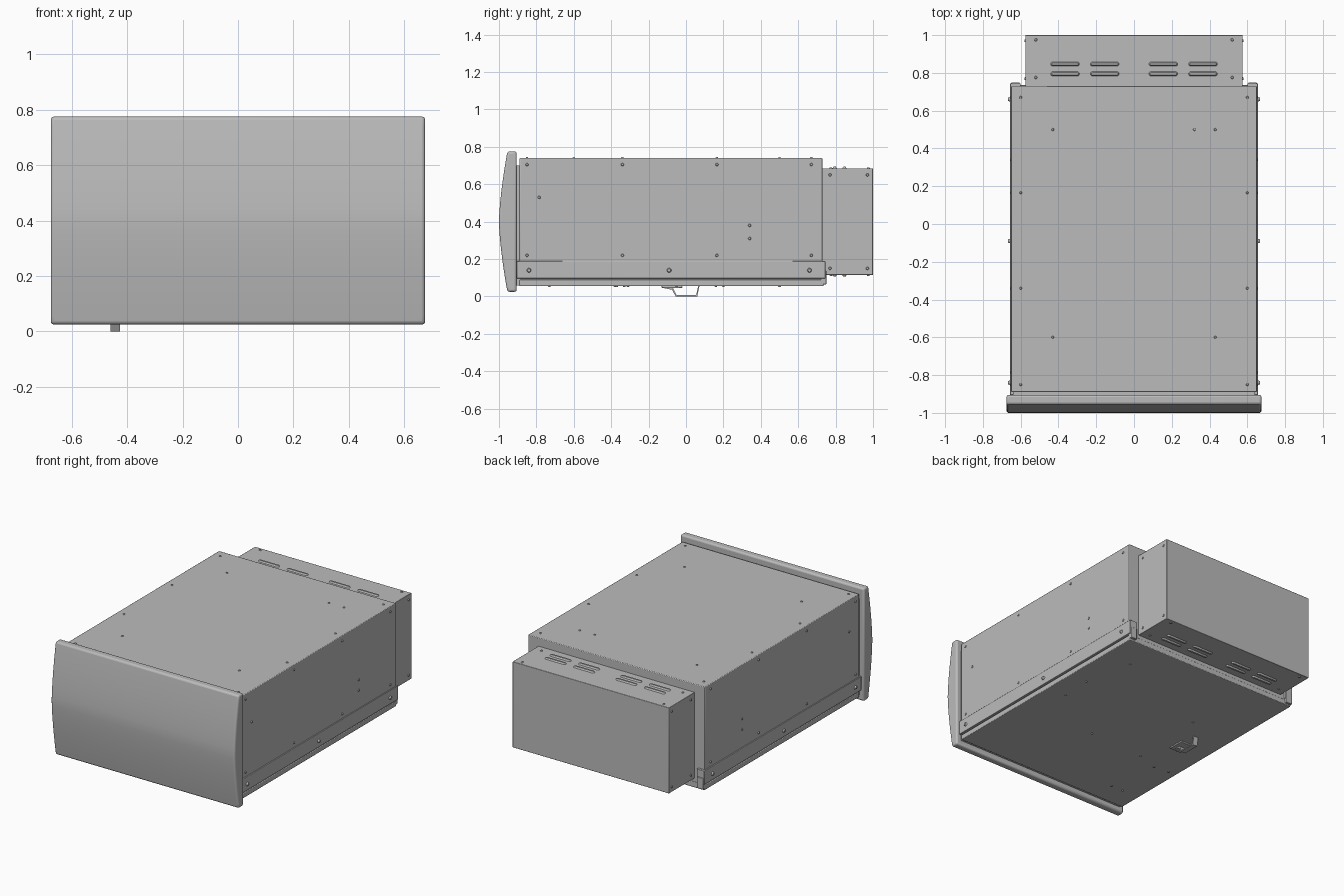
import bpy, bmesh, math
from mathutils import Vector

cube = bpy.data.objects.get("Cube")
if cube:
    bpy.data.objects.remove(cube, do_unlink=True)

grey = bpy.data.materials.new("metal_grey")
grey.use_nodes = True
GREY = (0.5, 0.5, 0.5, 1)
grey.diffuse_color = GREY
grey.node_tree.nodes["Principled BSDF"].inputs["Base Color"].default_value = GREY


def finish(name, bm, bevel=0, segments=2):
    bmesh.ops.recalc_face_normals(bm, faces=bm.faces)
    mesh = bpy.data.meshes.new(name)
    bm.to_mesh(mesh)
    bm.free()
    mesh.materials.append(grey)
    ob = bpy.data.objects.new(name, mesh)
    bpy.context.collection.objects.link(ob)
    if bevel:
        mod = ob.modifiers.new("edge_rounding", "BEVEL")
        mod.width, mod.segments = bevel, segments
        mod.limit_method, mod.angle_limit = "ANGLE", math.radians(40)
    bpy.ops.object.select_all(action="DESELECT")
    bpy.context.view_layer.objects.active = ob
    ob.select_set(True)
    bpy.ops.object.shade_smooth_by_angle(angle=math.radians(30))
    return ob


def add_box(bm, x, y, z):
    verts = bmesh.ops.create_cube(bm, size=1)["verts"]
    for v in verts:
        v.co = [(a + b) / 2 + c * (b - a) for (a, b), c in zip((x, y, z), v.co)]


def box(name, x, y, z, bevel=0):
    bm = bmesh.new()
    add_box(bm, x, y, z)
    return finish(name, bm, bevel)


def mirrored_boxes(name, x, y, z, bevel=0):
    bm = bmesh.new()
    add_box(bm, x, y, z)
    add_box(bm, (-x[1], -x[0]), y, z)
    return finish(name, bm, bevel)


def loft(bm, a, b):
    """Closed solid between two matching rings."""
    ra, rb = ([bm.verts.new(p) for p in ring] for ring in (a, b))
    bm.faces.new(ra)
    bm.faces.new(rb)
    n = len(ra)
    for i in range(n):
        j = (i + 1) % n
        bm.faces.new((ra[i], ra[j], rb[j], rb[i]))


def prism(name, profile, x0, x1, bevel=0, segments=2):
    bm = bmesh.new()
    loft(bm, [(x0, y, z) for y, z in profile], [(x1, y, z) for y, z in profile])
    return finish(name, bm, bevel, segments)


def screws(name, points, normal, radius=0.008, height=0.005):
    """Round heads with a chamfered rim, set on a surface."""
    bm = bmesh.new()
    n = Vector(normal)
    rot = Vector((0, 0, 1)).rotation_difference(n).to_matrix().to_4x4()
    for p in points:
        m = rot.copy()
        m.translation = Vector(p) + n * height / 2
        bmesh.ops.create_cone(bm, cap_ends=True, segments=12, radius1=radius,
                              radius2=radius * 0.7, depth=height, matrix=m)
    return finish(name, bm)


# Bowed front panel
STEPS = 24
front = []
for i in range(STEPS + 1):
    t = 2 * i / STEPS - 1
    front.append((-1 + 0.045 * abs(t) ** 1.5, 0.4 + 0.375 * t))
prism("front_panel", [(-0.905, 0.025)] + front + [(-0.905, 0.775)],
      -0.675, 0.675, bevel=0.012, segments=3)
box("front_frame", (-0.64, 0.64), (-0.91, -0.885), (0.06, 0.70))

# Main housing, base tray and side rails
box("housing", (-0.65, 0.65), (-0.89, 0.73), (0.18, 0.74), 0.004)
box("lower_body", (-0.635, 0.635), (-0.89, 0.73), (0.075, 0.185))
box("base_tray", (-0.65, 0.65), (-0.89, 0.735), (0.055, 0.09), 0.004)
mirrored_boxes("side_rail", (0.60, 0.656), (-0.905, 0.745), (0.097, 0.19), 0.003)
mirrored_boxes("rail_end_bracket", (0.605, 0.65), (0.72, 0.75), (0.065, 0.14), 0.003)

# Rear cover
box("rear_cover", (-0.575, 0.575), (0.72, 1.0), (0.115, 0.685), 0.003)

# Pressed ventilation louvres above and below the rear cover
bm = bmesh.new()
for side, z in ((1, 0.685), (-1, 0.115)):
    for cx in (-0.365, -0.155, 0.155, 0.365):
        for cy in (0.795, 0.847):
            rings = []
            for r, h in ((0.012, 0), (0.006, 0.009)):
                ring = []
                for i in range(16):
                    a = 2 * math.pi * (i + 0.5) / 16
                    end = math.copysign(0.064, math.cos(a))
                    ring.append((cx + end + r * math.cos(a),
                                 cy + r * math.sin(a), z + side * h))
                rings.append(ring)
            loft(bm, *rings)
finish("vent_louvres", bm)

# Screws on both sides, then top, rear cover and base
ROWS = (-0.85, -0.34, 0.165, 0.67)
side_points = [(y, z) for y in ROWS for z in (0.22, 0.705)]
side_points += [(-0.785, 0.53), (0.34, 0.38), (0.34, 0.31)]
for s, label in ((1, "left"), (-1, "right")):
    out = (s, 0, 0)
    screws(label + "_housing_screws", [(s * 0.65, y, z) for y, z in side_points], out)
    screws(label + "_rail_screws", [(s * 0.656, y, 0.14) for y in (-0.84, -0.09, 0.66)],
           out, 0.012, 0.01)
    screws(label + "_cover_screws",
           [(s * 0.575, y, z) for y in (0.77, 0.97) for z in (0.15, 0.65)], out)

top_points = [(s * 0.6, y) for s in (1, -1) for y in ROWS]
top_points += [(0.43, -0.6), (-0.43, -0.6), (0.43, 0.5), (-0.43, 0.5), (0.32, 0.5)]
screws("top_screws", [(x, y, 0.74) for x, y in top_points], (0, 0, 1), 0.007)
for up, z, label in ((1, 0.685, "upper"), (-1, 0.115, "lower")):
    screws(label + "_cover_screws",
           [(x, y, z) for x in (-0.52, 0.52) for y in (0.775, 0.975)], (0, 0, up))
base_points = [(0.52, 0.16), (0.51, -0.05), (0.08, -0.31), (-0.33, -0.33), (-0.48, -0.38),
               (-0.59, -0.37), (-0.43, -0.73), (-0.52, -0.73), (-0.31, 0.2), (0.45, 0.5)]
screws("base_screws", [(x, y, 0.055) for x, y in base_points], (0, 0, -1), 0.007)

# Catch under the base: mounting plate and bent strap
box("catch_plate", (-0.485, -0.40), (-0.13, -0.02), (0.045, 0.057), 0.003)
prism("catch_strap",
      [(-0.12, 0.045), (-0.075, 0.036), (-0.055, 0), (0.06, 0), (0.072, 0.056),
       (0.065, 0.056), (0.054, 0.007), (-0.051, 0.007), (-0.07, 0.046)],
      -0.46, -0.425)
